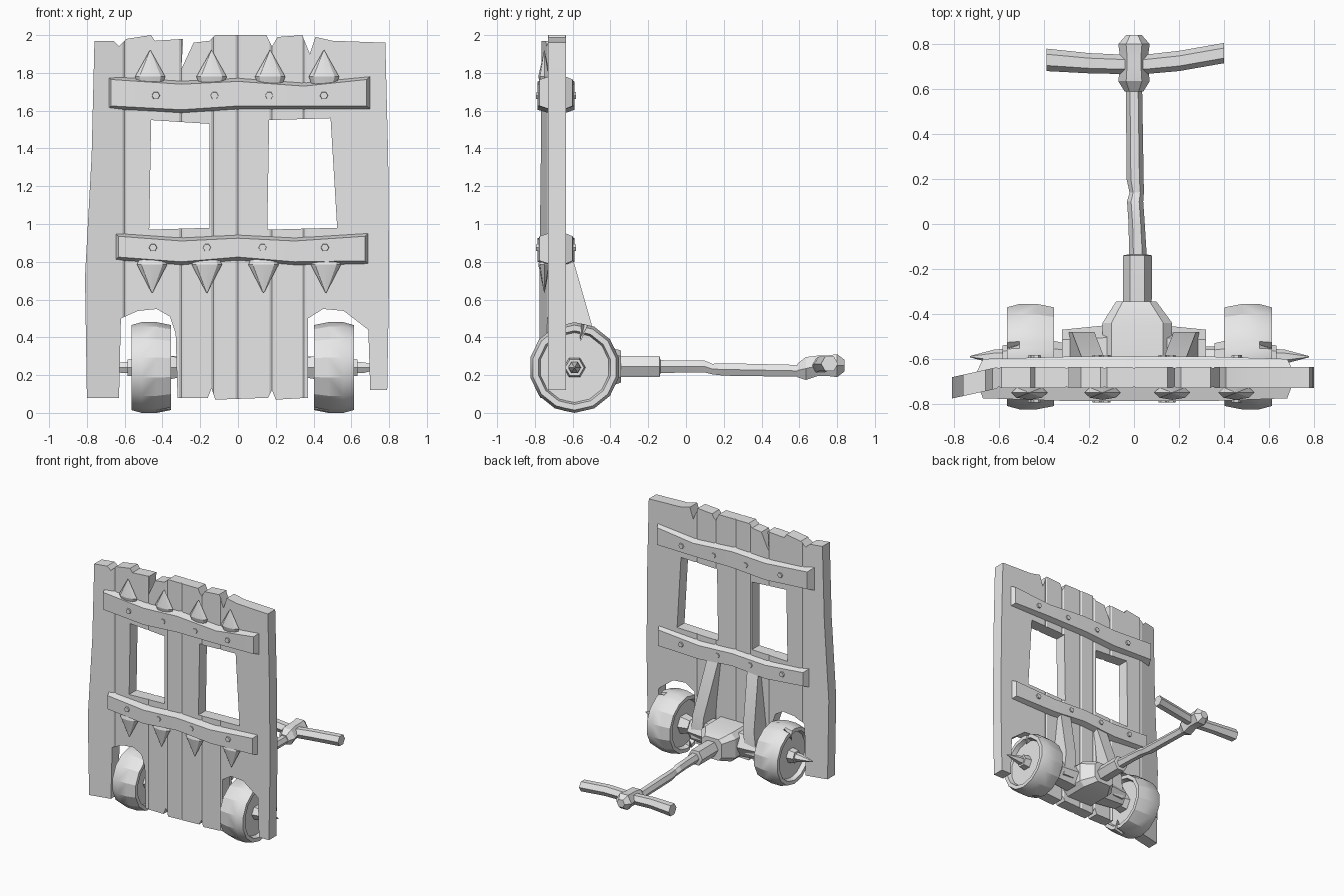
import bpy, bmesh, math
from mathutils import Vector

cube = bpy.data.objects.get("Cube")
if cube:
    bpy.data.objects.remove(cube)

grey = bpy.data.materials.new("plain_grey")
grey.use_nodes = True
grey.diffuse_color = (0.8, 0.8, 0.8, 1)
grey.node_tree.nodes["Principled BSDF"].inputs["Base Color"].default_value = (0.8, 0.8, 0.8, 1)


def finish(name, bm, angle=25):
    bmesh.ops.recalc_face_normals(bm, faces=bm.faces)
    mesh = bpy.data.meshes.new(name)
    bm.to_mesh(mesh)
    bm.free()
    mesh.materials.append(grey)
    ob = bpy.data.objects.new(name, mesh)
    bpy.context.collection.objects.link(ob)
    bpy.ops.object.select_all(action='DESELECT')
    ob.select_set(True)
    bpy.context.view_layer.objects.active = ob
    bpy.ops.object.shade_smooth_by_angle(angle=math.radians(angle))
    return ob


def loft(name, rings, angle=25):
    """Skin matching rings of points and cap both ends."""
    bm = bmesh.new()
    loops = [[bm.verts.new(p) for p in ring] for ring in rings]
    n = len(loops[0])
    for a, b in zip(loops, loops[1:]):
        for i in range(n):
            j = (i + 1) % n
            bm.faces.new((a[i], a[j], b[j], b[i]))
    bm.faces.new(loops[0])
    bm.faces.new(loops[-1])
    return finish(name, bm, angle)


def circle(axis, centre, r, sides=6, squash=1, turn=0.0):
    """Ring of points around the given axis."""
    pts = []
    for i in range(sides):
        t = 2 * math.pi * i / sides + turn
        a, b = r * math.cos(t), r * math.sin(t) * squash
        off = {'x': (0, a, b), 'y': (a, 0, b), 'z': (a, b, 0)}[axis]
        pts.append(Vector(centre) + Vector(off))
    return pts


def tube(name, axis, stations, sides=6, squash=1, turn=0.0):
    """Tube through (x, y, z, radius) stations."""
    return loft(name, [circle(axis, s[:3], s[3], sides, squash, turn) for s in stations])


# Plank wall: ragged outline with two windows and two wheel arches
outline = [(-.80, .08), (-.63, .08), (-.62, .50), (-.53, .54), (-.43, .55), (-.36, .51),
           (-.33, .42), (-.32, .08), (-.16, .08), (-.14, .13), (-.12, .07), (.16, .08),
           (.18, .12), (.2, .07), (.37, .08), (.37, .50), (.45, .55), (.56, .54),
           (.69, .44), (.70, .12), (.79, .12), (.80, .72), (.795, 1.36), (.78, 1.96),
           (.50, 1.97), (.41, 1.99), (.38, 1.90), (.34, 2), (.21, 1.99), (.18, 1.94),
           (.15, 2), (-.12, 2), (-.15, 1.97), (-.235, 1.96), (-.30, 1.82), (-.29, 1.98),
           (-.44, 1.97), (-.46, 2), (-.59, 1.98), (-.63, 1.94), (-.66, 1.97), (-.76, 1.97),
           (-.775, 1.36), (-.81, .72)]
windows = [[(-.47, .97), (-.15, .98), (-.15, 1.53), (-.46, 1.55)],
           [(.155, .97), (.525, .98), (.49, 1.56), (.165, 1.55)]]
FRONT, BACK = -.73, -.635
bm = bmesh.new()
for loop in [outline] + windows:
    vs = [bm.verts.new((x, FRONT, z)) for x, z in loop]
    for i, v in enumerate(vs):
        bm.edges.new((v, vs[i - 1]))
bmesh.ops.triangle_fill(bm, use_beauty=True, edges=bm.edges[:])
ext = bmesh.ops.extrude_face_region(bm, geom=bm.faces[:])
bmesh.ops.translate(bm, vec=(0, BACK - FRONT, 0),
                    verts=[g for g in ext["geom"] if isinstance(g, bmesh.types.BMVert)])
# Shallow grooves between planks
seams = (-.6, -.3, -.13, 0, .18, .35)
for s in seams:
    for x in (s - .012, s, s + .012):
        bmesh.ops.bisect_plane(bm, geom=bm.verts[:] + bm.edges[:] + bm.faces[:],
                               plane_co=(x, 0, 0), plane_no=(1, 0, 0))
for v in bm.verts:
    if any(abs(v.co.x - s) < .002 for s in seams):
        v.co.y += .007 if v.co.y < -.69 else -.007
    if v.co.x < -.6:
        v.co.y += .22 * (v.co.x + .6)
finish("plank_wall", bm)

# Cross bars on the front and back, with chamfered faces
bars = {"upper": [(-.70, 1.60, 1.79), (-.30, 1.58, 1.765), (0, 1.60, 1.78),
                  (.35, 1.60, 1.755), (.71, 1.60, 1.79)],
        "lower": [(-.66, .80, .96), (-.30, .775, .935), (0, .80, .95),
                  (.30, .775, .935), (.70, .78, .96)]}
for level, stations in bars.items():
    for side, inner, outer in (("front", -.70, -.787), ("back", -.66, -.59)):
        rings = []
        for x, low, high in stations:
            end = abs(x) > .6
            y = outer + (.012 if side == "front" else -.01) * end
            xi = x * (.96 if end else 1)
            rings.append([(x, inner, low), (x, inner, high),
                          (xi, y, high - .025), (xi, y, low + .025)])
        loft(f"{level}_{side}_bar", rings)

# Bolts on both sides of the bars, and spikes along the front
bolt_rows = {"upper": (1.68, (-.435, -.125, .165, .455)),
             "lower": (.875, (-.45, -.165, .13, .46))}
for level, (z, xs) in bolt_rows.items():
    for n, x in enumerate(xs):
        tube(f"{level}_front_bolt_{n}", 'y', [(x, -.77, z, .024), (x, -.794, z, .02)])
        tube(f"{level}_back_bolt_{n}", 'y', [(x, -.61, z, .024), (x, -.582, z, .02)])
for name, base, mid, tip, xs in (("upper", 1.74, 1.78, 1.92, (-.465, -.14, .17, .455)),
                                 ("lower", .82, .785, .635, (-.455, -.165, .135, .465))):
    for n, x in enumerate(xs):
        tube(f"{name}_spike_{n}", 'z',
             [(x, -.745, base, .065), (x, -.75, mid, .08), (x, -.75, tip, .002)],
             sides=8, squash=.4)

# Wheels with recessed faces and a chipped tread
AY, AZ = -.59, .24
wheel_profile = [(-.07, .185), (-.105, .195), (-.105, .225), (-.03, .24), (.05, .24),
                 (.105, .225), (.105, .195), (.07, .185)]
for name, cx, s in (("left", .508, 1), ("right", -.46, -1)):
    rings = []
    for k, (u, r) in enumerate(wheel_profile):
        ring = []
        for i in range(14):
            t = 2 * math.pi * (i + .5) / 14
            ring.append((cx + s * u, AY + r * math.cos(t), AZ + r * math.sin(t)))
            # Narrow chip cut into one edge of the tread
            if i in (2, 9):
                for f, depth in ((.35, 0), (.5, .05), (.65, 0)):
                    q = t + f * 2 * math.pi / 14
                    chip = depth if (k in (1, 2)) == (i == 9) and k in (1, 2, 5, 6) else 0
                    rr = r * .98 - chip
                    ring.append((cx + s * u, AY + rr * math.cos(q), AZ + rr * math.sin(q)))
        rings.append(ring)
    loft(f"{name}_wheel", rings)
    # Collars, hub cap and pointed axle end
    tube(f"{name}_inner_collar", 'x',
         [(cx - s * .15, AY, AZ, .06), (cx - s * .06, AY, AZ, .08)])
    tube(f"{name}_hub_cap", 'x',
         [(cx + s * .06, AY, AZ, .06), (cx + s * .125, AY, AZ, .05)])
    tube(f"{name}_axle_point", 'x',
         [(cx + s * .1, AY, AZ, .035), (cx + s * .16, AY, AZ, .032),
          (cx + s * .27, AY, AZ, .003)])
tube("axle", 'x', [(-.5, AY, AZ, .045), (.5, AY, AZ, .045)], sides=8)

# Diagonal braces between axle and lower back bar
brace = [(-.65, .82), (-.60, .82), (-.48, .40), (-.48, .20), (-.65, .20)]
for name, s in (("left", 1), ("right", -1)):
    loft(f"{name}_brace", [[(s * (x + .11 * (.82 - z)), y, z) for y, z in brace]
                           for x in (.13, .23)])
    tube(f"{name}_axle_block", 'x', [(s * .12, -.56, .25, .11), (s * .32, -.56, .25, .09)])


# Hub block behind the wall, tapering toward the pull rod
def slab(y, left, right, low, high, cut):
    return [(left, y, low + cut), (left + cut, y, low), (right - cut, y, low),
            (right, y, low + cut), (right, y, high - cut), (right - cut, y, high),
            (left + cut, y, high), (left, y, high - cut)]


loft("hub_block", [slab(-.65, -.14, .17, .13, .36, .04), slab(-.44, -.14, .17, .13, .36, .04),
                   slab(-.345, -.08, .10, .16, .33, .03)])

# Pull rod, sleeve, knob and crooked handle
tube("rod_sleeve", 'y', [(.012, -.38, .245, .06), (.015, -.33, .245, .065),
                         (.015, -.14, .245, .065), (.015, -.135, .245, .04)])
tube("pull_rod", 'y', [(.018, -.16, .245, .04), (.012, 0, .245, .036), (.005, .1, .245, .036),
                       (.012, .14, .232, .032), (.005, .2, .23, .038), (0, .62, .222, .036)])
tube("handle_knob", 'y', [(0, .59, .225, .042), (0, .635, .235, .07), (0, .70, .25, .062),
                          (0, .745, .25, .062), (0, .80, .25, .07), (0, .84, .25, .035)])
tube("handle_grip", 'x', [(-.39, .73, .26, .05), (-.2, .715, .26, .045), (-.05, .71, .25, .043),
                          (.05, .71, .25, .043), (.2, .725, .26, .045), (.40, .76, .26, .045)])
